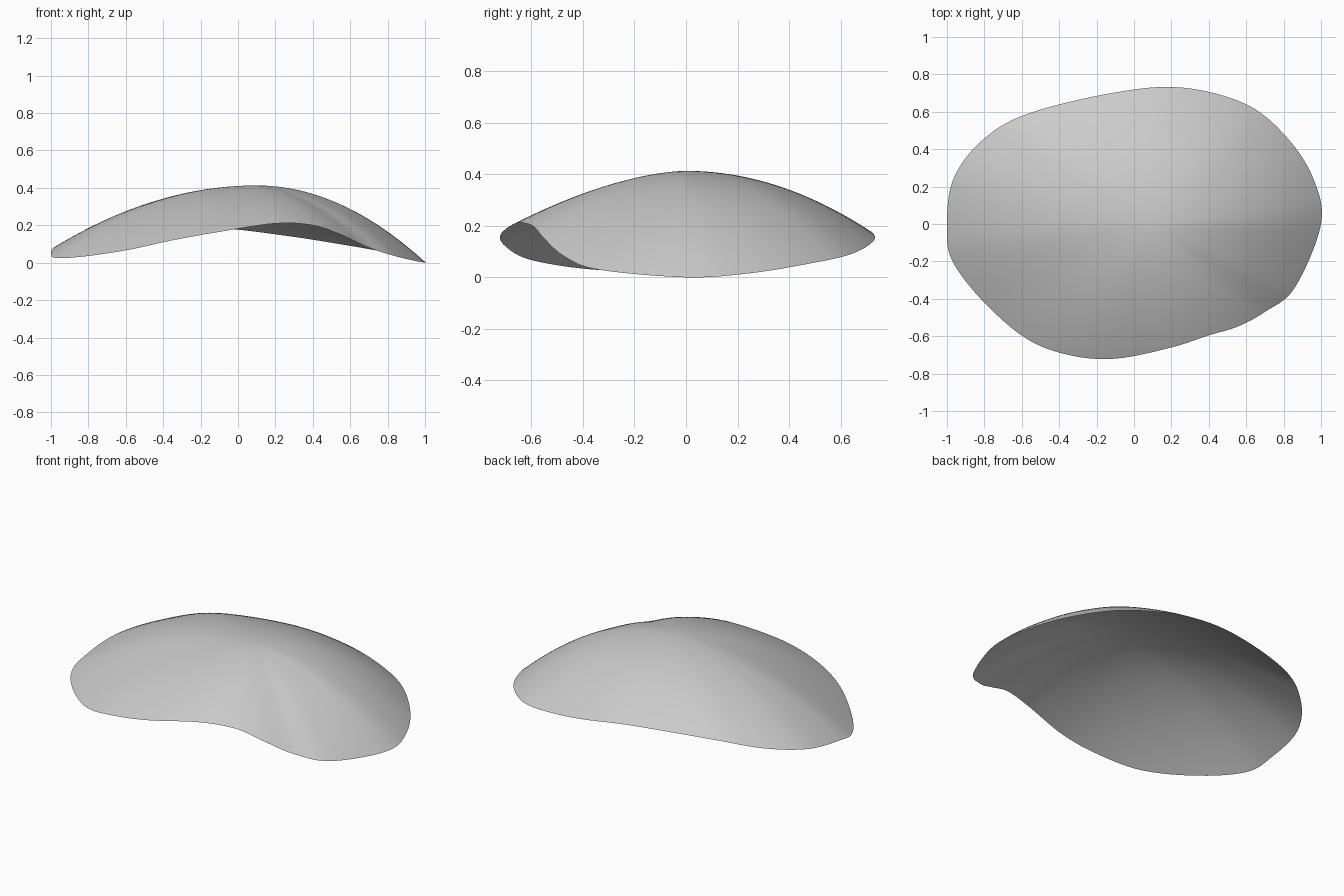
import bpy
import bmesh
from mathutils import Vector

cube = bpy.data.objects.get("Cube")
if cube:
    bpy.data.objects.remove(cube, do_unlink=True)

# Curved rim of the shell, counter-clockwise from the +x end
RIM = [Vector(p) for p in (
    (1, 0, 0), (.96, .24, .015), (.82, .46, .05), (.6, .64, .09),
    (.25, .73, .145), (-.12, .7, .185), (-.58, .585, .18), (-.82, .44, .135),
    (-.97, .23, .09), (-1, -.03, .05), (-.97, -.2, .025), (-.81, -.41, .035),
    (-.58, -.61, .07), (-.35, -.7, .12), (-.1, -.72, .165), (.2, -.66, .21),
    (.4, -.595, .2), (.55, -.55, .15), (.7, -.47, .08), (.86, -.34, .03))]
APEX = Vector((.1, 0, .413))
STEPS = 6
RINGS = 32


def closed_spline(points, steps):
    """Smooth closed curve through the points."""
    result = []
    count = len(points)
    for i in range(count):
        before, start, end, after = (points[(i + k) % count] for k in (-1, 0, 1, 2))
        for step in range(steps):
            t = step / steps
            result.append(start + (end - before) * (t / 2)
                          + (before * 2 - start * 5 + end * 4 - after) * (t * t / 2)
                          + (start * 3 - before - end * 3 + after) * (t ** 3 / 2))
    return result


def dome_point(edge, t):
    """Point on the dome between the apex and a point of the rim."""
    outward = (edge - APEX).to_2d().normalized()
    power = 2 - .35 * max(0, -outward.y)
    point = APEX.lerp(edge, t)
    point.z = APEX.z + (edge.z - APEX.z) * t ** power
    return point


# Shell surface: rings of quads closed by a fan at the apex
rim = closed_spline(RIM, STEPS)
bm = bmesh.new()
apex = bm.verts.new(APEX)
rings = [[bm.verts.new(dome_point(edge, r / RINGS)) for edge in rim]
         for r in range(1, RINGS + 1)]
for i in range(len(rim)):
    j = (i + 1) % len(rim)
    bm.faces.new((apex, rings[0][i], rings[0][j]))
    for inner, outer in zip(rings, rings[1:]):
        bm.faces.new((inner[i], outer[i], outer[j], inner[j]))
for face in bm.faces:
    face.smooth = True

mesh = bpy.data.meshes.new("curved_shell")
bm.to_mesh(mesh)
bm.free()
shell = bpy.data.objects.new("curved_shell", mesh)
bpy.context.collection.objects.link(shell)

# Plain light grey material
grey = bpy.data.materials.new("light_grey")
grey.use_nodes = True
colour = (.6, .6, .6, 1)
grey.diffuse_color = colour
grey.node_tree.nodes["Principled BSDF"].inputs["Base Color"].default_value = colour
mesh.materials.append(grey)
